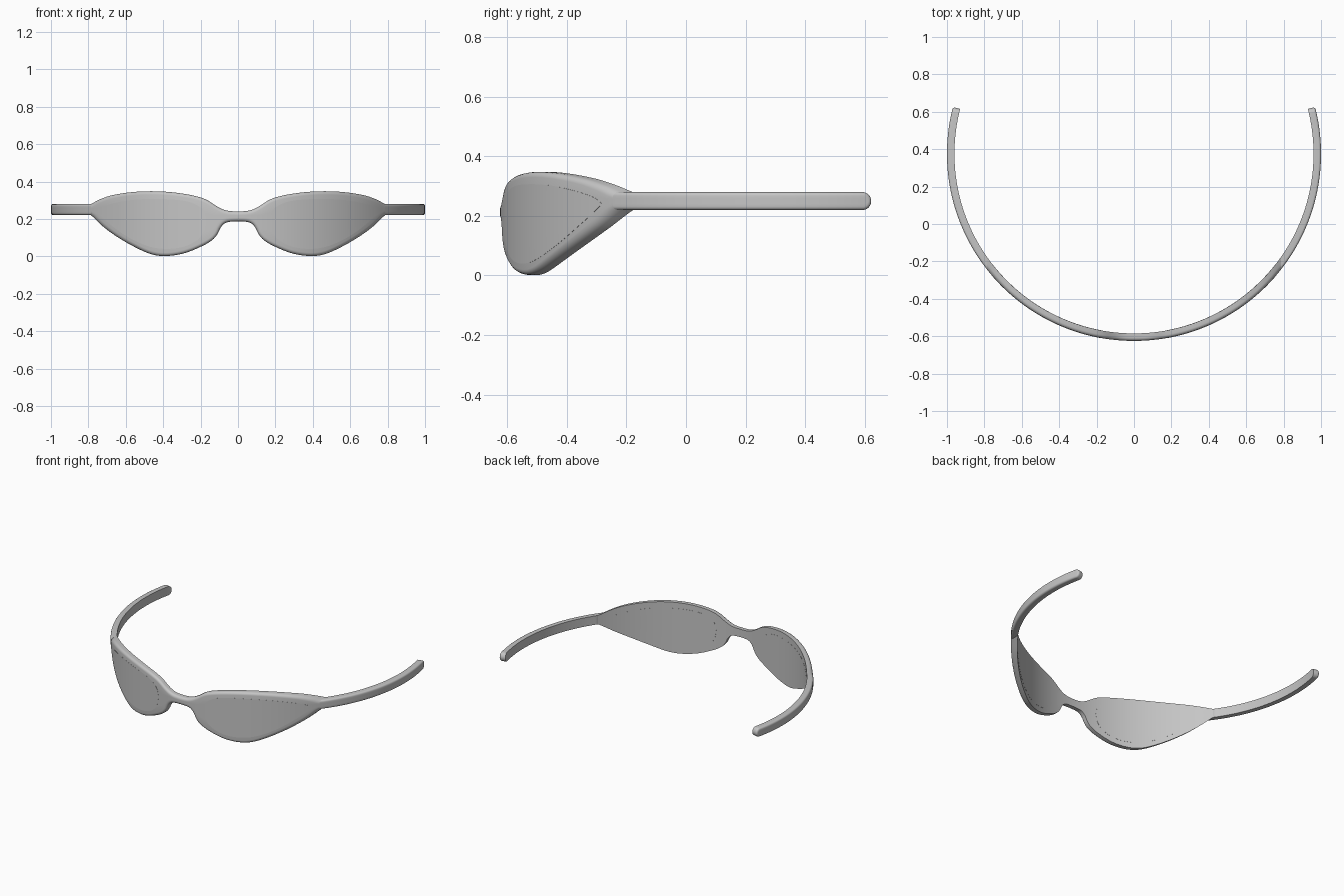
import bpy, bmesh, math

if "Cube" in bpy.data.objects:
    bpy.data.objects.remove(bpy.data.objects["Cube"])

# Everything lies on a cylindrical shell of radius 1 around (0, CY)
CY, THICK, JOIN = 0.375, 0.04, 0.785


def material(name, c):
    m = bpy.data.materials.new(name)
    m.diffuse_color = (c, c, c, 1)
    m.use_nodes = True
    m.node_tree.nodes["Principled BSDF"].inputs["Base Color"].default_value = m.diffuse_color
    return m


GREY = material("plain grey", 0.56)


def curve(knots, x):
    """Smooth curve through (x, z) knots."""
    n = len(knots)

    def slope(i):
        a, b = knots[max(i - 1, 0)], knots[min(i + 1, n - 1)]
        return (b[1] - a[1]) / (b[0] - a[0])
    x = min(max(x, knots[0][0]), knots[-1][0])
    i = max(j for j in range(n - 1) if knots[j][0] <= x)
    (x0, z0), (x1, z1) = knots[i], knots[i + 1]
    h = x1 - x0
    t = (x - x0) / h
    return ((2*t**3 - 3*t*t + 1) * z0 + (t**3 - 2*t*t + t) * h * slope(i)
            + (3*t*t - 2*t**3) * z1 + (t**3 - t*t) * h * slope(i + 1))


def inset(line, side, amount, end):
    """Offset an edge line inwards; side is +1 for the top edge."""
    out = []
    for i, (u, z) in enumerate(line):
        a, b = line[max(i - 1, 0)], line[min(i + 1, len(line) - 1)]
        du, dz = b[0] - a[0], b[1] - a[1]
        k = math.hypot(du, dz) or 1
        nu, nz = dz / k * side, -du / k * side
        if i == 0:
            nu, nz = 0, -side
        if i == len(line) - 1:
            nu, nz = end[0], end[1] * side
        out.append((u + nu * amount, z + nz * amount))
    return out


def shell(name, top, bottom, layers, place, end=(0, -1), caps=()):
    """Skin a curved plate; layers = (depth, inset) from back to front."""
    tops = [(d, inset(top, 1, a, end)) for d, a in layers]
    bots = [(d, inset(bottom, -1, a, end)) for d, a in layers]
    bm = bmesh.new()
    rings = []

    def between(p, q, d, rows=4):
        return [(p[0] + (q[0] - p[0]) * k / rows,
                 p[1] + (q[1] - p[1]) * k / rows, d) for k in range(1, rows)]
    for i in range(len(top)):
        ring = [(*l[i], d) for d, l in tops]
        ring += between(tops[-1][1][i], bots[-1][1][i], layers[-1][0])
        ring += [(*l[i], d) for d, l in reversed(bots)]
        ring += between(bots[0][1][i], tops[0][1][i], layers[0][0])
        rings.append([bm.verts.new(place(*p)) for p in ring])
    for r, s in zip(rings, rings[1:]):
        for k in range(len(r)):
            j = (k + 1) % len(r)
            bm.faces.new((r[k], r[j], s[j], s[k]))
    for c in caps:
        bm.faces.new(rings[c])
    bmesh.ops.remove_doubles(bm, verts=bm.verts, dist=1e-5)
    bmesh.ops.recalc_face_normals(bm, faces=bm.faces)
    me = bpy.data.meshes.new(name)
    bm.to_mesh(me)
    bm.free()
    ob = bpy.data.objects.new(name, me)
    bpy.context.collection.objects.link(ob)
    me.materials.append(GREY)
    bpy.ops.object.select_all(action='DESELECT')
    ob.select_set(True)
    bpy.context.view_layer.objects.active = ob
    bpy.ops.object.shade_smooth_by_angle(angle=math.radians(35))
    return ob


def rounded(b, steps=4):
    """Square back edge, rounded front edge of radius b."""
    ang = [math.pi / 2 * k / steps for k in range(steps + 1)]
    return [(THICK, 0)] + [(b * (1 - math.sin(a)), b * (1 - math.cos(a))) for a in ang]


def on_front(x, z, d):
    return (x, CY - math.sqrt((1 - d) ** 2 - x * x), z)


# Front frame: two lens surrounds joined by the bridge
TOP = [(0, .24), (.05, .243), (.085, .253), (.12, .272), (.16, .298), (.2, .315),
       (.28, .333), (.38, .345), (.48, .348), (.58, .342), (.68, .325),
       (.74, .304), (JOIN, .28)]
BOT = [(0, .187), (.05, .184), (.075, .174), (.095, .15), (.11, .118), (.14, .085),
       (.2, .051), (.29, .016), (.38, .002), (.45, .008), (.52, .034),
       (.63, .094), (.72, .158), (JOIN, .22)]
xs = [JOIN * k / 90 for k in range(-90, 91)]
shell("front_frame", [(x, curve(TOP, abs(x))) for x in xs],
      [(x, curve(BOT, abs(x))) for x in xs], rounded(.018), on_front, caps=(0, -1))

# Lenses: almost flush with the frame on both faces
LTOP = [(.17, .19), (.18, .235), (.21, .268), (.28, .295), (.4, .306), (.55, .303),
        (.66, .285), (.73, .262), (.755, .24)]
LBOT = [(.17, .19), (.18, .14), (.21, .095), (.28, .055), (.38, .04), (.48, .054),
        (.6, .11), (.7, .185), (.755, .24)]
lx = [.17 + .585 * (1 - math.cos(math.pi * k / 40)) / 2 for k in range(41)]
for side, label in ((1, "left"), (-1, "right")):
    shell(label + "_lens", [(x, curve(LTOP, x)) for x in lx],
          [(x, curve(LBOT, x)) for x in lx], [(THICK + .0006, 0), (-.0006, 0)],
          lambda x, z, d, s=side: on_front(s * x, z, d))

# Temple arms: curved bars with a round tip
T1, H = math.acos(-.25), .03
LEN = T1 - math.asin(JOIN)
arm = [((LEN - H) * k / 40, H) for k in range(40)]
arm += [(LEN - H + H * math.sin(a), H * math.cos(a))
        for a in (math.pi / 2 * k / 10 for k in range(11))]
for side, label in ((1, "left"), (-1, "right")):
    def on_arm(u, z, d, s=side):
        r = 1 - d
        t0 = math.asin(JOIN / r)
        t = t0 + (T1 - t0) * u / LEN
        return (s * r * math.sin(t), CY - r * math.cos(t), z)
    shell(label + "_temple_arm", [(u, .25 + h) for u, h in arm],
          [(u, .25 - h) for u, h in arm], rounded(.012), on_arm,
          end=(-1, 0), caps=(0,))
